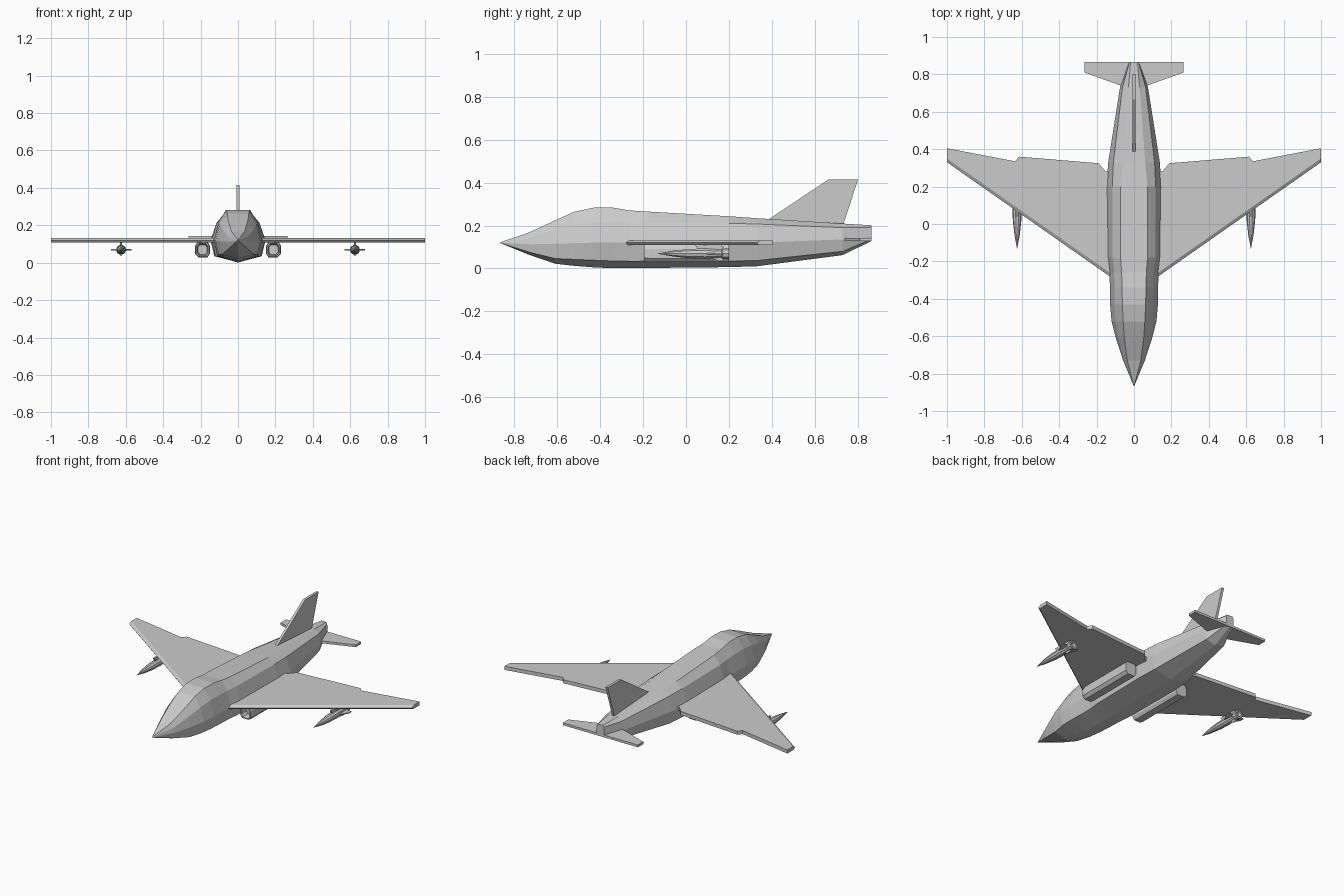
import bpy, bmesh, math
from mathutils import Vector


def finish(name, bm, mirror=False):
    bmesh.ops.remove_doubles(bm, verts=bm.verts, dist=1e-5)
    bmesh.ops.recalc_face_normals(bm, faces=bm.faces)
    me = bpy.data.meshes.new(name)
    bm.to_mesh(me)
    bm.free()
    ob = bpy.data.objects.new(name, me)
    bpy.context.collection.objects.link(ob)
    if mirror:
        m = ob.modifiers.new("Mirror", 'MIRROR')
        m.use_mirror_merge = False
    return ob


def loft(name, rings, mirror=False, cap=True):
    bm = bmesh.new()
    rows = [[bm.verts.new(p) for p in r] for r in rings]
    n = len(rows[0])
    for a, b in zip(rows, rows[1:]):
        for i in range(n):
            bm.faces.new((a[i], a[(i + 1) % n], b[(i + 1) % n], b[i]))
    if cap:
        bm.faces.new(rows[0])
        bm.faces.new(rows[-1])
    return finish(name, bm, mirror)


# fuselage: y, bottom, top, widest height, half width, shoulder x, shoulder z, top half width
stations = [
    (-0.865, 0.118, 0.122, 0.120, 0.002, 0.0015, 0.121, 0.001),
    (-0.73, 0.063, 0.168, 0.112, 0.058, 0.052, 0.140, 0.036),
    (-0.61, 0.022, 0.224, 0.115, 0.097, 0.083, 0.180, 0.052),
    (-0.52, 0.012, 0.264, 0.118, 0.120, 0.098, 0.205, 0.058),
    (-0.43, 0.005, 0.283, 0.120, 0.128, 0.104, 0.217, 0.062),
    (-0.34, 0.001, 0.283, 0.120, 0.129, 0.105, 0.217, 0.064),
    (-0.26, 0.001, 0.270, 0.120, 0.131, 0.106, 0.215, 0.066),
    (-0.18, 0.002, 0.265, 0.120, 0.141, 0.114, 0.214, 0.072),
    (0.20, 0.006, 0.243, 0.120, 0.147, 0.116, 0.210, 0.072),
    (0.33, 0.010, 0.234, 0.120, 0.138, 0.110, 0.207, 0.060),
    (0.73, 0.062, 0.209, 0.135, 0.075, 0.062, 0.190, 0.030),
    (0.865, 0.128, 0.201, 0.145, 0.026, 0.025, 0.192, 0.018),
]
rings = []
for y, zb, zt, zm, w, sx, sz, tw in stations:
    half = [(0.86 * w, zb + 0.12 * (zt - zb)), (w, zm), (sx, sz), (tw, zt)]
    prof = [(0, zb)] + half + [(-x, z) for x, z in reversed(half)]
    rings.append([(x, y, z) for x, z in prof])
loft("fuselage", rings)

# wings: bevelled leading edge, notched trailing edge
outline = [(0.08, -0.315), (1.0, 0.33), (1.0, 0.405), (0.635, 0.335),
           (0.615, 0.36), (0.19, 0.325), (0.15, 0.28), (0.08, 0.28)]
low = [(x, y, 0.108) for x, y in outline]
edge = [(x, y, 0.120) for x, y in outline]
top = [(x, y + (0.02 if i < 2 else 0), 0.131) for i, (x, y) in enumerate(outline)]
low[0], low[1] = (0.08, -0.305, 0.108), (1.0, 0.34, 0.108)
loft("wing", [low, edge, top], True)

# tailplane
tail = [(0.0, 0.72), (0.07, 0.74), (0.265, 0.81), (0.265, 0.865), (0.0, 0.865)]
tail = tail + [(-x, y) for x, y in reversed(tail[1:-1])]
loft("tailplane", [[(x, y, z) for x, y in tail] for z in (0.127, 0.142)])

# vertical fin
fin = [(0.38, 0.225), (0.665, 0.415), (0.802, 0.415), (0.73, 0.195)]
loft("tail_fin", [[(x, y, z) for y, z in fin] for x in (-0.008, 0.008)])


# long pods under the wing roots, with hollow fronts
def pod_ring(y, s=1.0):
    pts = [(-0.027, -0.04), (0.022, -0.04), (0.039, -0.022), (0.039, 0.022),
           (0.025, 0.045), (-0.025, 0.045), (-0.039, 0.022), (-0.039, -0.022)]
    return [(0.19 + x * s, y, 0.069 + z * s) for x, z in pts]


loft("underwing_pod", [pod_ring(-0.15, 0.6), pod_ring(-0.195, 0.75), pod_ring(-0.195, 0.92),
                       pod_ring(-0.17), pod_ring(0.20)], True)


# missiles: pointed body with a tail ring
def circle(y, r, n=10):
    return [(0.625 + r * math.cos(2 * math.pi * i / n), y,
             0.069 + r * math.sin(2 * math.pi * i / n)) for i in range(n)]


body = [(-0.13, 0.001), (-0.06, 0.014), (0.02, 0.023), (0.09, 0.025), (0.165, 0.019),
        (0.17, 0.027), (0.20, 0.027), (0.20, 0.017), (0.185, 0.012)]
loft("missile", [circle(y, r) for y, r in body], True)

# missile fins and pylon
for name, axis, span in (("missile_side_fins", 0, 0.055), ("missile_upright_fins", 2, 0.034)):
    plan = [(-0.0, 0.06), (span, 0.15), (span, 0.175), (-span, 0.175), (-span, 0.15)]
    layers = []
    for t in (-0.003, 0.003):
        if axis == 0:
            layers.append([(0.625 + s, y, 0.069 + t) for s, y in plan])
        else:
            layers.append([(0.625 + t, y, 0.069 + s) for s, y in plan])
    loft(name, layers, True)
pylon = [(0.06, 0.085), (0.04, 0.112), (0.17, 0.112), (0.16, 0.085)]
loft("missile_pylon", [[(x, y, z) for y, z in pylon] for x in (0.619, 0.631)], True)
